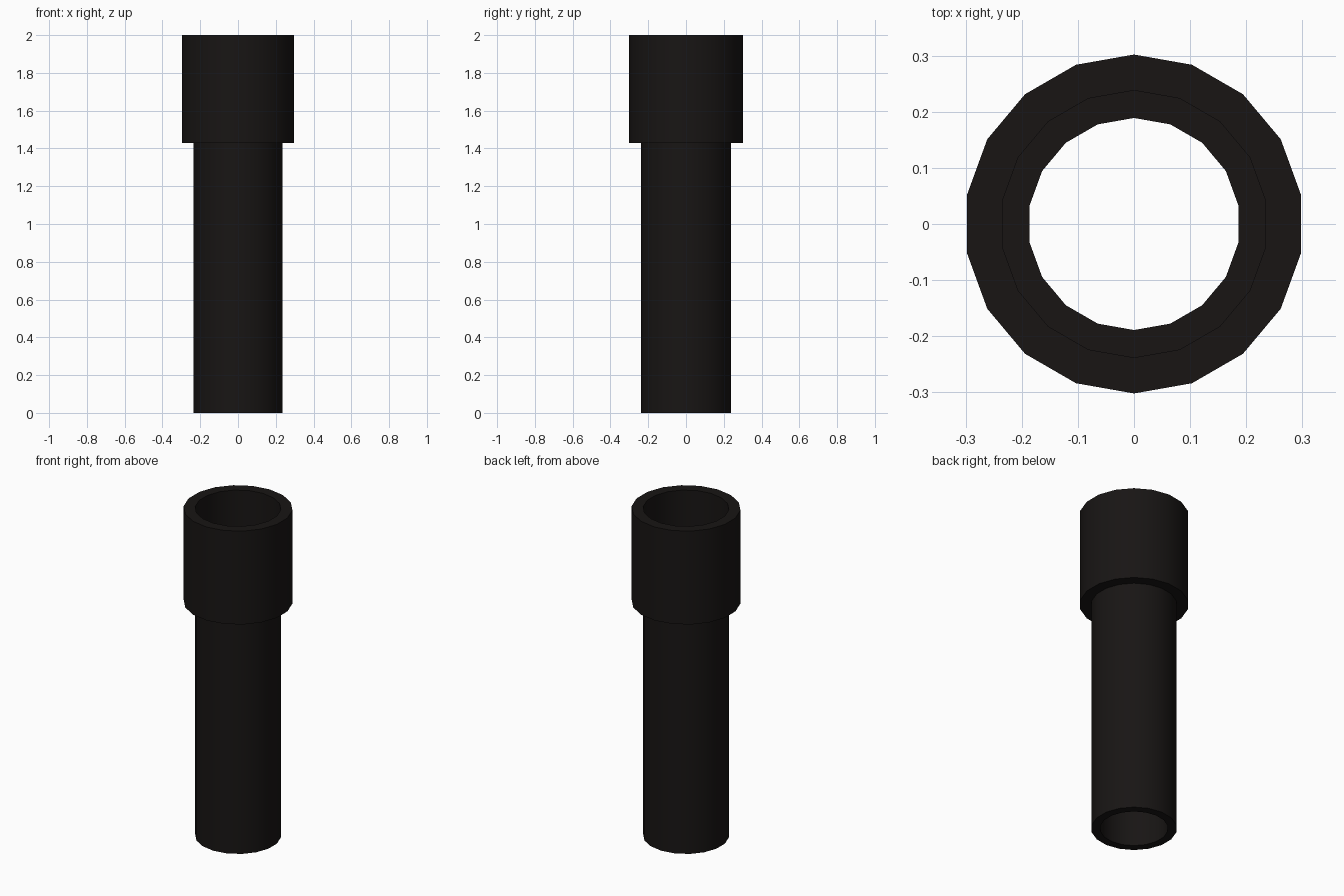
import bpy, bmesh
from math import sin, cos, pi, radians

if "Cube" in bpy.data.objects:
    bpy.data.objects.remove(bpy.data.objects["Cube"])

SIDES = 18

mat = bpy.data.materials.new("black_plastic")
mat.diffuse_color = (0.009, 0.0075, 0.007, 1)
mat.use_nodes = True
mat.node_tree.nodes["Principled BSDF"].inputs["Base Color"].default_value = mat.diffuse_color


def tube(name, outer, inner, z0, z1):
    """Hollow cylinder with a rectangular wall section, one vertex on +y."""
    bm = bmesh.new()
    section = [(outer, z0), (outer, z1), (inner, z1), (inner, z0)]
    rings = []
    for i in range(SIDES):
        a = pi / 2 + 2 * pi * i / SIDES
        rings.append([bm.verts.new((r * cos(a), r * sin(a), z)) for r, z in section])
    for i in range(SIDES):
        p, q = rings[i], rings[(i + 1) % SIDES]
        for j in range(4):
            k = (j + 1) % 4
            bm.faces.new((p[j], q[j], q[k], p[k]))
    bmesh.ops.recalc_face_normals(bm, faces=bm.faces)
    mesh = bpy.data.meshes.new(name)
    bm.to_mesh(mesh)
    bm.free()
    mesh.materials.append(mat)
    ob = bpy.data.objects.new(name, mesh)
    bpy.context.collection.objects.link(ob)
    bpy.ops.object.select_all(action='DESELECT')
    ob.select_set(True)
    bpy.context.view_layer.objects.active = ob
    bpy.ops.object.shade_smooth_by_angle(angle=radians(30))
    return ob


# Long narrow pipe
tube("pipe", 0.238, 0.189, 0.0, 1.43)
# Wide socket at the top, its bore matching the pipe's outside
tube("socket_collar", 0.302, 0.238, 1.43, 2.0)
